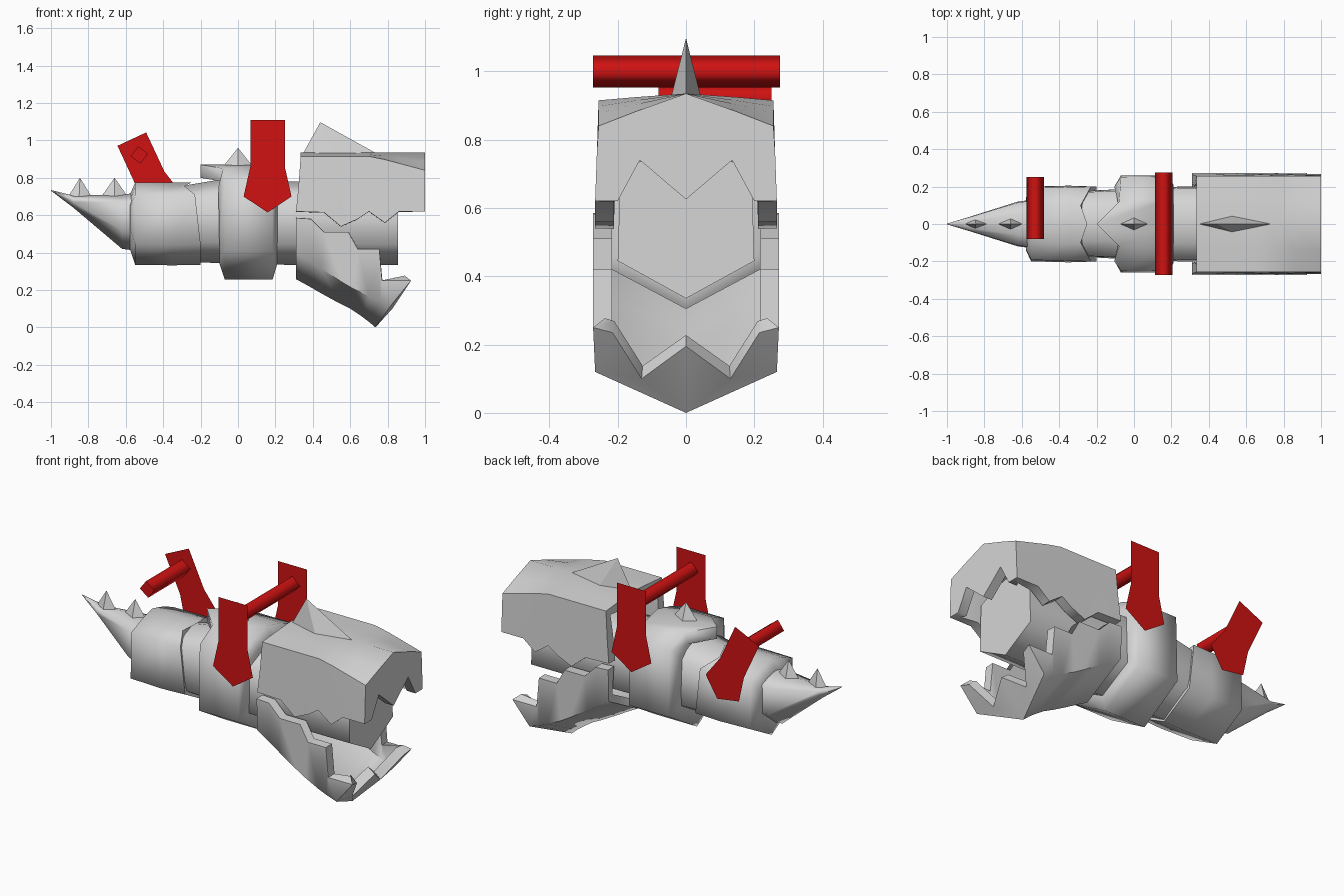
import bpy, bmesh, math

if "Cube" in bpy.data.objects:
    bpy.data.objects.remove(bpy.data.objects["Cube"])


def material(name, rgb):
    m = bpy.data.materials.new(name)
    m.diffuse_color = (*rgb, 1)
    m.use_nodes = True
    m.node_tree.nodes["Principled BSDF"].inputs["Base Color"].default_value = m.diffuse_color
    return m


GREY = material("bone_grey", (0.67, 0.67, 0.67))
RED = material("strap_red", (0.63, 0.006, 0.006))


def finish(name, bm, mat, smooth=75, thickness=0):
    bmesh.ops.remove_doubles(bm, verts=bm.verts, dist=1e-5)
    bmesh.ops.recalc_face_normals(bm, faces=bm.faces)
    me = bpy.data.meshes.new(name)
    bm.to_mesh(me)
    bm.free()
    me.materials.append(mat)
    ob = bpy.data.objects.new(name, me)
    bpy.context.collection.objects.link(ob)
    bpy.ops.object.select_all(action='DESELECT')
    ob.select_set(True)
    bpy.context.view_layer.objects.active = ob
    if thickness:
        mod = ob.modifiers.new("wall", 'SOLIDIFY')
        mod.thickness = thickness
        mod.offset = -1
        bpy.ops.object.modifier_apply(modifier=mod.name)
    if smooth:
        bpy.ops.object.shade_smooth_by_angle(angle=math.radians(smooth))
    return ob


def add_face(bm, pts):
    bm.faces.new([bm.verts.new(p) for p in pts])


def flip(pts):
    return [(x, -y, z) for x, y, z in pts]


def loft(name, sections):
    """Closed body from half sections running ridge to keel, mirrored in y."""
    bm = bmesh.new()
    rings = [[bm.verts.new(p) for p in s + flip(s[-2:0:-1])] for s in sections]
    n = len(rings[0])
    for a, b in zip(rings, rings[1:]):
        for i in range(n):
            j = (i + 1) % n
            bm.faces.new((a[i], a[j], b[j], b[i]))
    bm.faces.new(rings[0])
    bm.faces.new(rings[-1])
    return finish(name, bm, GREY)


def shell(name, sections, front, thickness):
    """Open shell from half sections, plus mirrored front faces."""
    bm = bmesh.new()
    for a, b in zip(sections, sections[1:]):
        for i in range(len(a) - 1):
            quad = [a[i], a[i + 1], b[i + 1], b[i]]
            add_face(bm, quad)
            add_face(bm, flip(quad))
    for f in front:
        add_face(bm, f)
        add_face(bm, flip(f))
    return finish(name, bm, GREY, 65, thickness)


def ring(x, w, top, bottom, drop=0.07, rise=0.11):
    return [(x, 0, top), (x, w * 0.5, top - drop * 0.4), (x, w * 0.96, top - drop),
            (x, w, bottom + rise), (x, 0, bottom)]


# Spine core running through the collars into the mouth
loft("body_core", [ring(-0.4, 0.17, 0.74, 0.35), ring(-0.1, 0.185, 0.79, 0.345),
                   ring(0.25, 0.2, 0.78, 0.335), ring(0.855, 0.2, 0.78, 0.335)])

# Tapered tail
loft("tail", [ring(-1.0, 0.002, 0.735, 0.731, 0.001, 0.001),
              ring(-0.88, 0.038, 0.705, 0.64, 0.015, 0.03),
              ring(-0.62, 0.12, 0.71, 0.42, 0.04, 0.1),
              ring(-0.54, 0.13, 0.72, 0.41, 0.04, 0.1)])

# Rear collar with a scalloped front edge
loft("rear_collar", [
    ring(-0.578, 0.14, 0.71, 0.42),
    ring(-0.55, 0.2, 0.775, 0.335, 0.065),
    ring(-0.35, 0.205, 0.775, 0.332, 0.065),
    [(-0.25, 0, 0.775), (-0.285, 0.1, 0.755), (-0.23, 0.2, 0.71),
     (-0.2, 0.2, 0.445), (-0.2, 0, 0.335)]])

# Middle collar with a pointed tongue over the ridge
loft("middle_collar", [
    [(-0.2, 0, 0.8), (-0.085, 0.11, 0.78), (-0.105, 0.2, 0.75), (-0.1, 0.205, 0.46), (-0.1, 0, 0.345)],
    [(-0.2, 0, 0.87), (-0.08, 0.12, 0.85), (-0.07, 0.25, 0.79), (-0.07, 0.26, 0.41), (-0.07, 0, 0.255)],
    ring(0.185, 0.26, 0.87, 0.255, 0.08, 0.155),
    ring(0.21, 0.21, 0.81, 0.34, 0.07, 0.12)])

# Upper jaw: arched shell with toothed lower edge
edge = [(0.31, 0.62), (0.46, 0.615), (0.55, 0.54), (0.64, 0.58), (0.7, 0.62),
        (0.785, 0.56), (0.86, 0.62), (1.0, 0.62)]
upper = []
for x, z in edge:
    t = max(0, (x - 0.72) / 0.28)
    xs = max(x, 0.335)
    sh = 0.915 - 0.075 * t
    xm = 0.324 if x < 0.335 else x
    upper.append([(xs, 0, 0.935), (xs, 0.14, 0.925 - 0.04 * t), (xs, 0.256, sh),
                  (xm, 0.261, 0.76), (x, 0.266, z)])
e = upper[-1]
notch, fang = (1.0, 0.135, 0.74), (1.0, 0, 0.625)
shell("upper_jaw", upper, [
    [e[0], e[1], notch, fang],
    [e[1], e[2], e[3], notch],
    [e[3], e[4], (1.0, 0.2, 0.62), notch]], 0.055)

# Lower jaw: keeled scoop; each row is rim x z, shoulder x z, keel x z
rows = [(0.31, 0.585, 0.31, 0.4, 0.31, 0.258), (0.39, 0.58, 0.39, 0.35, 0.38, 0.22),
        (0.46, 0.51, 0.45, 0.31, 0.44, 0.185), (0.59, 0.51, 0.56, 0.24, 0.54, 0.13),
        (0.64, 0.42, 0.62, 0.205, 0.6, 0.1), (0.755, 0.42, 0.7, 0.165, 0.66, 0.06),
        (0.77, 0.25, 0.76, 0.14, 0.7, 0.03), (0.925, 0.25, 0.82, 0.12, 0.735, 0)]
lower = [[(a, 0.272, b), (c, 0.266, d), (k, 0, m)] for a, b, c, d, k, m in rows]
rim, shoulder, keel = lower[-1]
notch, tooth = (0.825, 0.13, 0.1), (0.88, 0, 0.195)
shell("lower_jaw", lower, [
    [keel, shoulder, notch],
    [shoulder, rim, (0.915, 0.215, 0.235), notch],
    [keel, notch, tooth]], 0.055)


# Back spines: diamond based pyramids
def spine(name, x0, xm, x1, w, base, apex):
    bm = bmesh.new()
    ring_pts = [(x0, 0, base), (xm, -w, base - 0.005), (x1, 0, base), (xm, w, base - 0.005)]
    for i in range(4):
        add_face(bm, [ring_pts[i], ring_pts[(i + 1) % 4], apex])
    add_face(bm, ring_pts)
    finish(name, bm, GREY, 0)


spine("head_spine", 0.345, 0.53, 0.75, 0.045, 0.925, (0.44, 0, 1.097))
spine("collar_spine", -0.08, 0, 0.08, 0.035, 0.86, (0, 0, 0.96))
spine("tail_spine_front", -0.73, -0.66, -0.59, 0.03, 0.7, (-0.66, 0, 0.8))
spine("tail_spine_rear", -0.91, -0.85, -0.78, 0.025, 0.695, (-0.845, 0, 0.8))

# Red straps: flat pointed plates joined by square rods
PLATE = [(-0.092, 0.11), (0.092, 0.11), (0.092, -0.14), (0.128, -0.3),
         (0, -0.385), (-0.128, -0.3), (-0.092, -0.14)]


def plate(name, cx, cz, y, scale=1, tilt=0):
    bm = bmesh.new()
    c, s = math.cos(tilt) * scale, math.sin(tilt) * scale
    add_face(bm, [(cx + px * c - pz * s, y, cz + px * s + pz * c) for px, pz in PLATE])
    finish(name, bm, RED, 0)


def rod(name, cx, cz, y0, y1, r=0.047, turn=0.0):
    bm = bmesh.new()
    ends = [[(cx + r * math.cos(turn + k * math.pi / 2), y, cz + r * math.sin(turn + k * math.pi / 2))
             for k in range(4)] for y in (y0, y1)]
    for i in range(4):
        j = (i + 1) % 4
        add_face(bm, [ends[0][i], ends[0][j], ends[1][j], ends[1][i]])
    for end in ends:
        add_face(bm, end)
    ob = finish(name, bm, RED, 0)
    for p in ob.data.polygons:
        p.use_smooth = abs(p.normal.y) < 0.5


for side, y in (("front", -0.272), ("back", 0.275)):
    plate("strap_plate_" + side, 0.158, 1.0, y)
rod("strap_rod", 0.158, 1.0, -0.272, 0.275)

# Broken rear strap: one tilted plate and a short rod
plate("broken_strap_plate", -0.525, 0.915, 0.25, 0.92, math.radians(25))
rod("broken_strap_rod", -0.528, 0.922, -0.08, 0.25, 0.047, math.radians(8))
